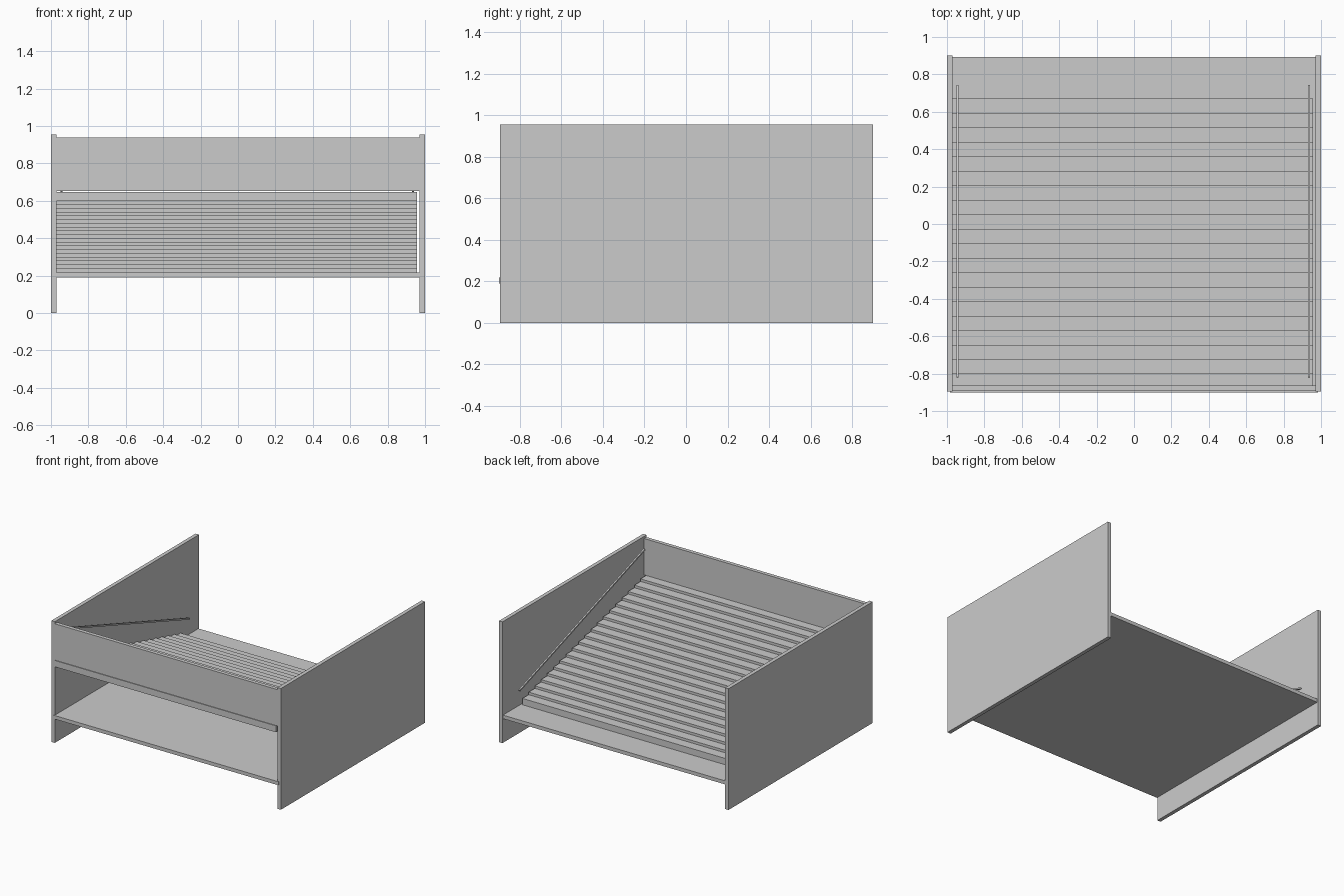
import bpy, math

if "Cube" in bpy.data.objects:
    bpy.data.objects.remove(bpy.data.objects["Cube"])


def box(name, x, y, z):
    """Axis-aligned box from (min, max) ranges."""
    bpy.ops.mesh.primitive_cube_add(
        size=1, location=[(a + b) / 2 for a, b in (x, y, z)])
    o = bpy.context.object
    o.name = name
    o.scale = [b - a for a, b in (x, y, z)]
    bpy.ops.object.transform_apply(location=False, rotation=False, scale=True)
    return o


# Side walls
box("left_wall", (-1, -0.97), (-0.895, 0.9), (0, 0.955))
box("right_wall", (0.97, 1), (-0.895, 0.9), (0, 0.955))

# Floor slab, slightly let into the walls and proud at the front
box("floor_slab", (-0.983, 0.983), (-0.9, 0.893), (0.19, 0.218))

# Upper front panel
box("front_panel", (-0.972, 0.972), (-0.894, -0.864), (0.652, 0.938))

# Overlapping treads climbing toward the front, open underneath
STEPS = 20
for i in range(STEPS):
    y = 0.67 - i * 0.0774
    z = 0.218 + i * 0.02
    box(f"tread_{i + 1}", (-0.97, 0.957), (y - 0.092, y), (z, z + 0.05))

# Sloping handrails beside each wall
y0, z0, y1, z1 = 0.74, 0.362, -0.82, 0.88
length = math.hypot(y1 - y0, z1 - z0)
for side, x in (("left", -0.943), ("right", 0.935)):
    rail = box(f"{side}_handrail", (-0.006, 0.006),
               (-length / 2, length / 2), (-0.006, 0.006))
    rail.location = (x, (y0 + y1) / 2, (z0 + z1) / 2)
    rail.rotation_euler.x = math.atan2(z0 - z1, y0 - y1)
